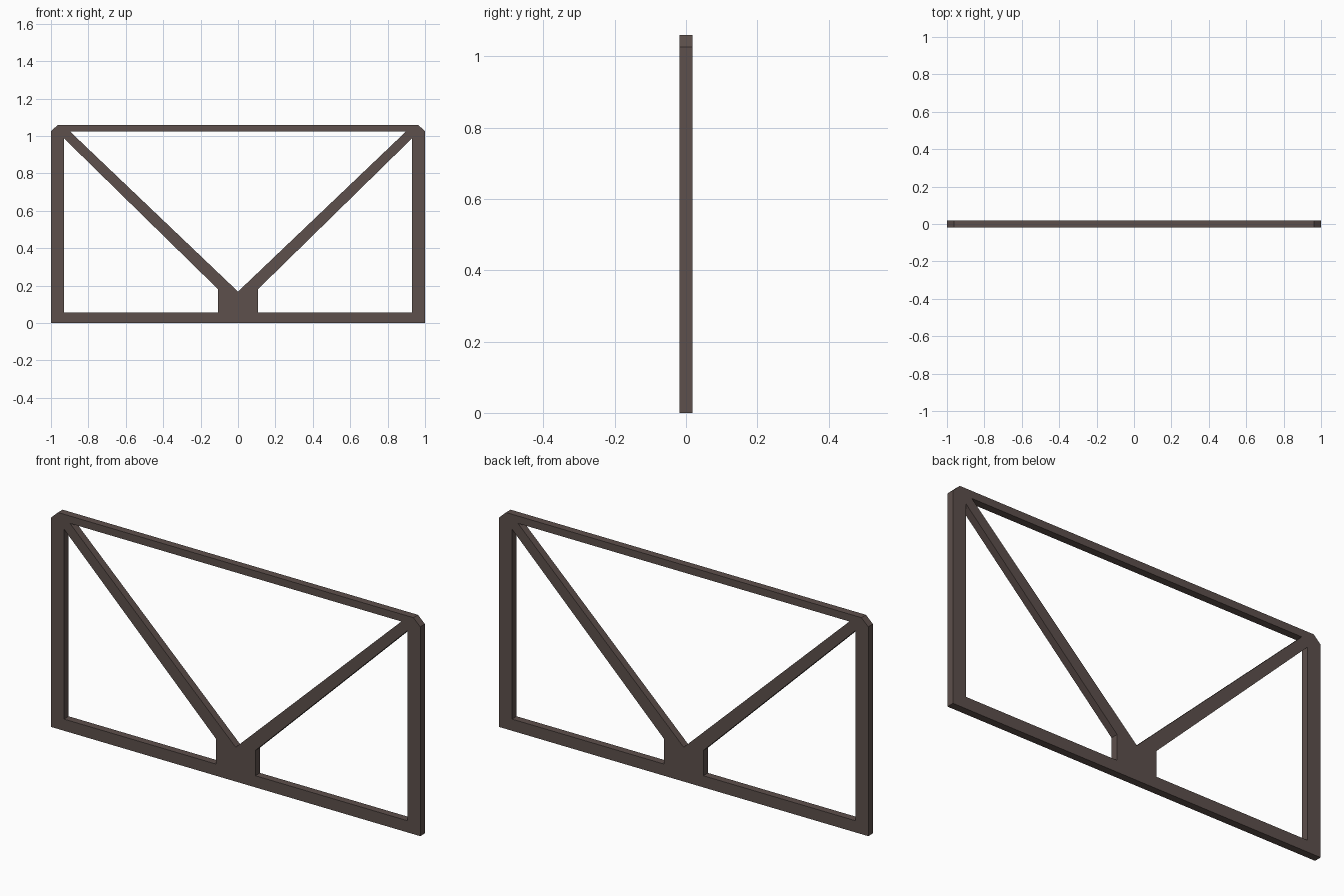
import bpy
import math
from mathutils import Matrix

if "Cube" in bpy.data.objects:
    bpy.data.objects.remove(bpy.data.objects["Cube"])

THICKNESS = 0.036

# dark brown paint or timber
brown = bpy.data.materials.new("dark_brown")
brown.diffuse_color = (0.11, 0.08, 0.072, 1)
brown.use_nodes = True
brown.node_tree.nodes["Principled BSDF"].inputs["Base Color"].default_value = brown.diffuse_color


def mirror(points):
    return [(-x, z) for x, z in reversed(points)]


# outer outline with clipped upper corners
right_edge = [(1.0, 0.0), (1.0, 1.025), (0.963, 1.06)]
outline = right_edge + mirror(right_edge)

# openings: the triangle over the braces and one below each brace
upper_opening = [(0.0, 0.168), (0.898, 1.024), (-0.898, 1.024)]
side_opening = [(0.107, 0.057), (0.93, 0.057), (0.93, 0.987), (0.107, 0.181)]
loops = [outline, upper_opening, side_opening, mirror(side_opening)]

# filled profile with openings, extruded to the frame thickness
curve = bpy.data.curves.new("braced_frame_profile", 'CURVE')
curve.dimensions = '2D'
curve.fill_mode = 'BOTH'
curve.extrude = THICKNESS / 2
for pts in loops:
    spline = curve.splines.new('POLY')
    spline.points.add(len(pts) - 1)
    for p, (x, z) in zip(spline.points, pts):
        p.co = (x, z, 0, 1)
    spline.use_cyclic_u = True
curve.materials.append(brown)

frame = bpy.data.objects.new("braced_frame", curve)
bpy.context.collection.objects.link(frame)
bpy.context.view_layer.objects.active = frame
frame.select_set(True)
bpy.ops.object.convert(target='MESH')

# stand the frame upright, flat shaded
frame = bpy.context.view_layer.objects.active
frame.data.transform(Matrix.Rotation(math.radians(90), 4, 'X'))
bpy.ops.object.shade_flat()

# join the caps to the side walls and face everything outward
bpy.ops.object.mode_set(mode='EDIT')
bpy.ops.mesh.select_all(action='SELECT')
bpy.ops.mesh.remove_doubles(threshold=0.0001)
bpy.ops.mesh.normals_make_consistent(inside=False)
bpy.ops.object.mode_set(mode='OBJECT')
